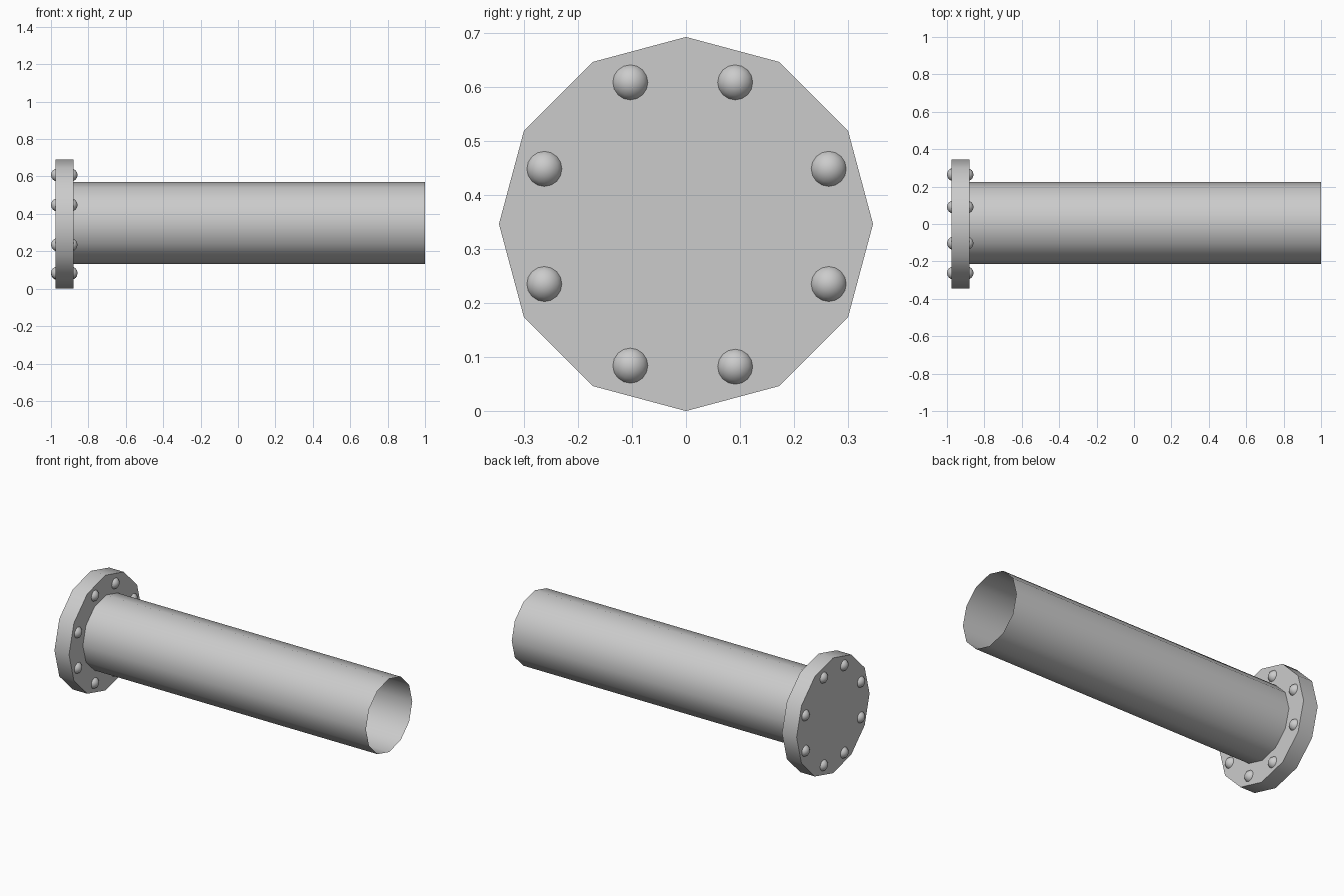
import bpy
from math import pi, radians

if "Cube" in bpy.data.objects:
    bpy.data.objects.remove(bpy.data.objects["Cube"])

CZ = 0.346            # height of the flange axis
X0, X1 = -0.977, -0.88  # outer and inner flange faces


def smooth(obj, name):
    obj.name = name
    bpy.ops.object.transform_apply(location=False, rotation=True, scale=True)
    bpy.ops.object.shade_smooth_by_angle(angle=radians(40))


def x_cylinder(name, r, x0, x1, y, z, fill):
    # 12-sided cylinder lying along x
    bpy.ops.mesh.primitive_cylinder_add(
        vertices=12, radius=r, depth=x1 - x0, end_fill_type=fill,
        location=((x0 + x1) / 2, y, z), rotation=(0, pi / 2, 0))
    smooth(bpy.context.object, name)


def rivet(name, x, y, z):
    # domed head, half sunk into the flange face
    bpy.ops.mesh.primitive_uv_sphere_add(
        segments=16, ring_count=8, radius=0.035,
        location=(x, y, z), rotation=(0, pi / 2, 0))
    smooth(bpy.context.object, name)


# Solid end flange
x_cylinder("flange", 0.346, X0, X1, 0, CZ, 'NGON')

# Thin open pipe
x_cylinder("pipe", 0.22, X1, 1.0, 0.005, 0.351, 'NOTHING')

# Ring of eight rivets on each flange face
spots = [(-0.103, 0.608), (0.091, 0.608), (-0.262, 0.448), (0.264, 0.448),
         (-0.262, 0.235), (0.264, 0.235), (-0.103, 0.084), (0.091, 0.082)]
for i, (y, z) in enumerate(spots):
    rivet(f"outer_rivet_{i + 1}", -0.965, y, z)
    rivet(f"inner_rivet_{i + 1}", -0.893, y, z)
